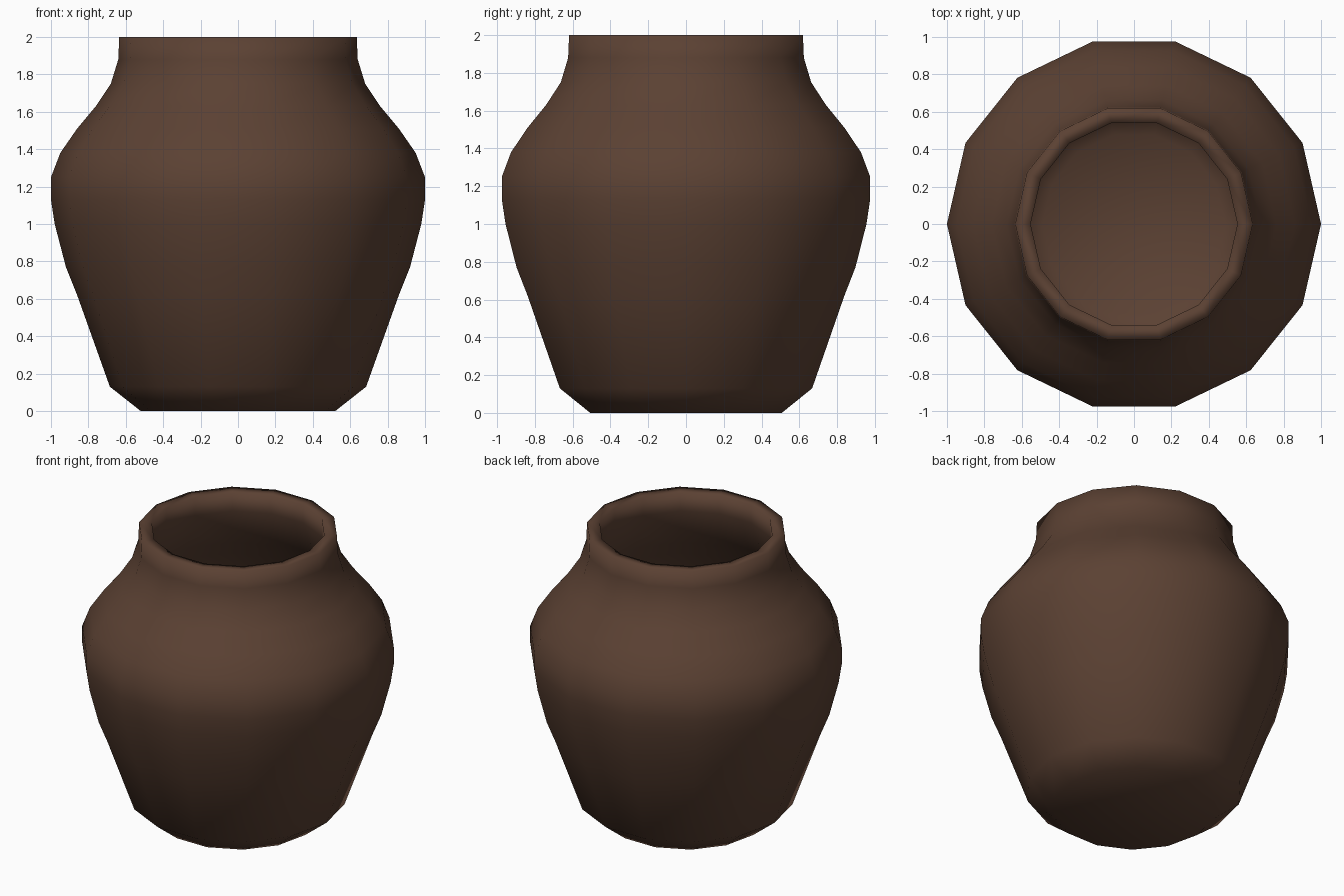
import bpy, bmesh
from math import cos, sin, tau

cube = bpy.data.objects.get("Cube")
if cube:
    bpy.data.objects.remove(cube, do_unlink=True)

SIDES = 14
WALL = 0.08

# Outer profile from foot to lip: (radius, height)
PROFILE = [(0.52, 0), (0.685, 0.13), (0.86, 0.62), (0.92, 0.77), (0.98, 1.0),
           (1.0, 1.13), (1.0, 1.25), (0.95, 1.38), (0.86, 1.51), (0.76, 1.63),
           (0.68, 1.75), (0.64, 1.88), (0.635, 2.0)]

# Clay colour
clay = bpy.data.materials.new("dark brown clay")
clay.use_nodes = True
colour = (0.105, 0.053, 0.033, 1)
clay.diffuse_color = colour
clay.node_tree.nodes["Principled BSDF"].inputs["Base Color"].default_value = colour

# Turned pot body, closed at the foot and open at the lip
bm = bmesh.new()
rings = [[bm.verts.new((r * cos(tau * i / SIDES), r * sin(tau * i / SIDES), z))
          for i in range(SIDES)] for r, z in PROFILE]
for low, high in zip(rings, rings[1:]):
    for i in range(SIDES):
        j = (i + 1) % SIDES
        bm.faces.new((low[i], low[j], high[j], high[i]))
bm.faces.new(reversed(rings[0]))
for face in bm.faces:
    face.smooth = True
mesh = bpy.data.meshes.new("pot")
bm.to_mesh(mesh)
bm.free()
mesh.materials.append(clay)
pot = bpy.data.objects.new("pot", mesh)
bpy.context.collection.objects.link(pot)

# Wall thickness, giving the rim and the hollow inside
wall = pot.modifiers.new("wall", 'SOLIDIFY')
wall.thickness = WALL
wall.offset = -1
wall.use_even_offset = True
